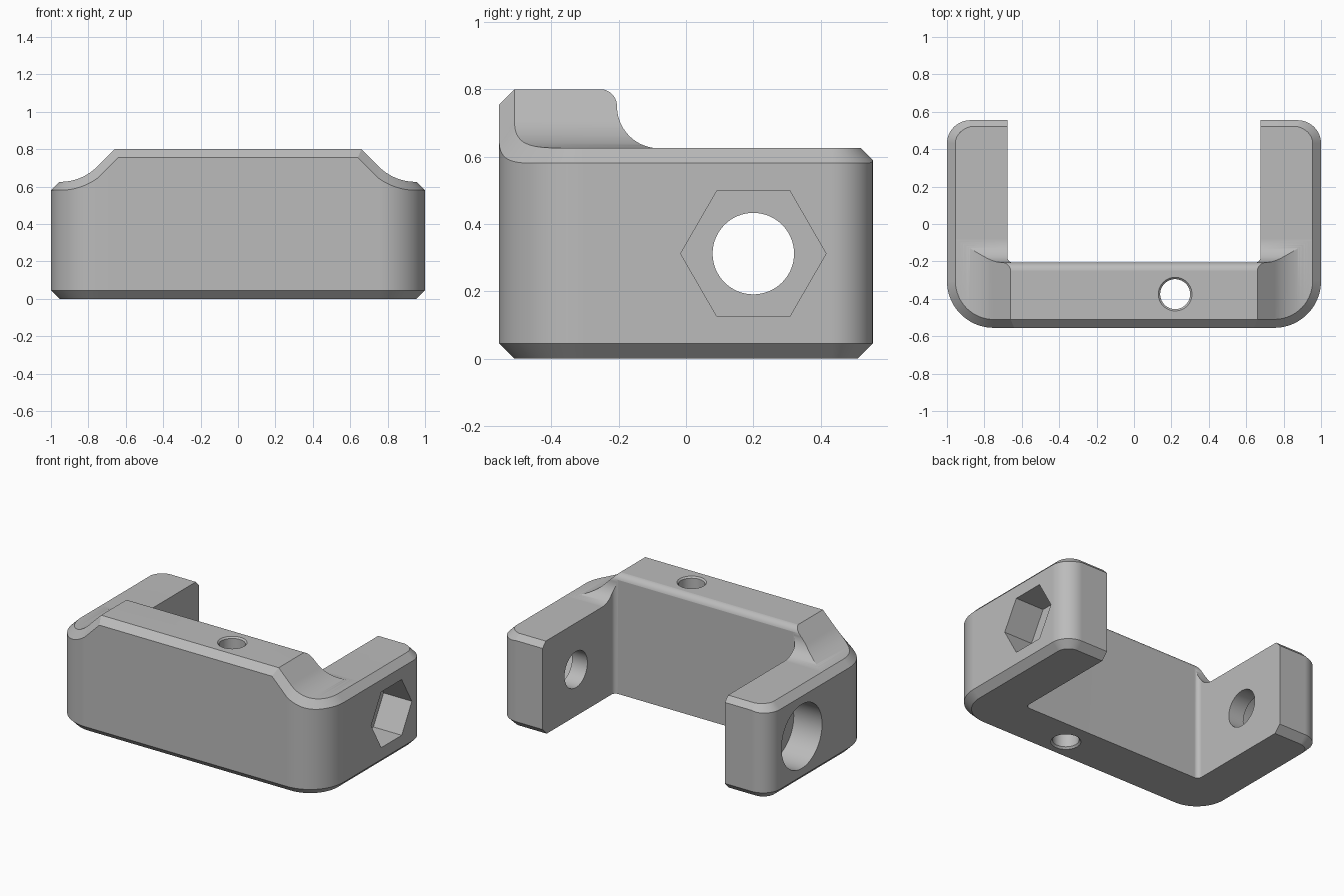
import bpy, bmesh, math
from mathutils import Vector

if "Cube" in bpy.data.objects:
    bpy.data.objects.remove(bpy.data.objects["Cube"])

HALF_X, HALF_Y = 1.0, 0.555      # footprint half sizes
CH = 0.045                       # outer chamfer
ARM_Z, BAR_Z = 0.6255, 0.8       # top heights of arms and front bar
HOLE_Y, HOLE_Z = 0.2, 0.312      # cross bolt axis
ARC = Vector((0.95, ARM_Z + 0.28))
ARC_R = 0.28

grey = bpy.data.materials.new("light grey")
grey.use_nodes = True
grey.diffuse_color = (0.5, 0.5, 0.5, 1)
grey.node_tree.nodes["Principled BSDF"].inputs["Base Color"].default_value = (0.5, 0.5, 0.5, 1)


def arc(cx, cy, r, a0, a1, n):
    return [(cx + r * math.cos(math.radians(a0 + (a1 - a0) * i / n)),
             cy + r * math.sin(math.radians(a0 + (a1 - a0) * i / n))) for i in range(n + 1)]


def loft(name, rings):
    """Closed solid through rings of equal length."""
    bm = bmesh.new()
    loops = [[bm.verts.new(p) for p in ring] for ring in rings]
    n = len(loops[0])
    for a, b in zip(loops, loops[1:]):
        for i in range(n):
            j = (i + 1) % n
            bm.faces.new((a[i], a[j], b[j], b[i]))
    bm.faces.new(loops[0][::-1])
    bm.faces.new(loops[-1])
    bmesh.ops.recalc_face_normals(bm, faces=bm.faces)
    mesh = bpy.data.meshes.new(name)
    bm.to_mesh(mesh)
    bm.free()
    ob = bpy.data.objects.new(name, mesh)
    bpy.context.collection.objects.link(ob)
    mesh.materials.append(grey)
    return ob


def circle(r, n=64):
    return [(r * math.cos(2 * math.pi * i / n), r * math.sin(2 * math.pi * i / n)) for i in range(n)]


def combine(body, tool, operation):
    tool.hide_render = True
    mod = body.modifiers.new("cut", 'BOOLEAN')
    mod.operation, mod.solver, mod.object = operation, 'EXACT', tool
    bpy.context.view_layer.objects.active = body
    bpy.ops.object.modifier_apply(modifier=mod.name)
    bpy.data.objects.remove(tool)


def top_height(x):
    """Height and slope of the top, from bar down to arms."""
    x = abs(x)
    sx = ARC.x - ARC_R * math.sqrt(0.5)
    start = sx - (BAR_Z - (ARC.y - ARC_R * math.sqrt(0.5)))
    if x <= start + 1e-4:
        return BAR_Z, 0.0
    if x <= sx:
        return BAR_Z - (x - start), 1.0
    if x < ARC.x:
        dz = math.sqrt(ARC_R ** 2 - (ARC.x - x) ** 2)
        return ARC.y - dz, (ARC.x - x) / dz
    return ARM_Z, 0.0


# Footprint outline, larger radius at the front corners
def outline(inset):
    w, d = HALF_X - inset, HALF_Y - inset
    rf, rb = 0.25 - inset, 0.125 - inset
    brk = ARC.x - ARC_R * math.sqrt(0.5) - BAR_Z + ARC.y - ARC_R * math.sqrt(0.5)
    brk += 0.414 * (inset - CH)
    pts = [(-brk, -d), (brk, -d)]
    pts += arc(w - rf, -d + rf, rf, -90, 0, 24)
    pts += arc(w - rb, d - rb, rb, 0, 90, 12)
    pts += arc(-w + rb, d - rb, rb, 90, 180, 12)
    pts += arc(-w + rf, -d + rf, rf, 180, 270, 24)
    return pts


# Body with chamfers at the bottom and along the top contour
outer, inner = outline(0), outline(CH)
edge, lip = [], []
for (x, y), (u, v) in zip(outer, inner):
    h, slope = top_height(x)
    edge.append(Vector((x, y, h - CH * math.sqrt(1 + slope ** 2))))
    lip.append(Vector((u, v, top_height(u)[0])))
over = [b + 0.2 * (b - a) for a, b in zip(edge, lip)]
body = loft("bracket_body", [
    [(x, y, 0) for x, y in inner],
    [(x, y, CH) for x, y in outer],
    edge, over,
    [(p.x, p.y, 1.0) for p in over]])

# Side to side top profile: raised bar sweeping down to the arms
half = [(ARC.x - ARC_R * math.sqrt(0.5) - BAR_Z + ARC.y - ARC_R * math.sqrt(0.5), BAR_Z)]
half += arc(ARC.x, ARC.y, ARC_R, 225, 270, 20) + [(1.2, ARM_Z), (1.2, -0.3)]
profile = half + [(-x, z) for x, z in reversed(half)]
combine(body, loft("bar_profile", [[(x, y, z) for x, z in profile] for y in (-1, 1)]), 'INTERSECT')

# Front to back top profile: rounded edge, then a hollow fillet onto the arms
profile = [(-1, -0.3), (-1, 1.2), (-0.255, 1.2)]
profile += arc(-0.255, 0.7505, 0.05, 90, 0, 10)
profile += arc(-0.08, 0.75, 0.125, 180, 270, 20) + [(1, 0.625), (1, -0.3)]
combine(body, loft("arm_profile", [[(x, y, z) for y, z in profile] for x in (-1.3, 1.3)]), 'INTERSECT')

# Gap between the arms
gap = arc(-0.647, -0.177, 0.03, 180, 270, 8) + arc(0.647, -0.177, 0.03, 270, 360, 8)
gap += [(0.677, 1), (-0.677, 1)]
combine(body, loft("arm_gap", [[(x, y, z) for x, y in gap] for z in (-0.5, 1.5)]), 'DIFFERENCE')


# Cross bolt hole, hexagonal nut pocket on the left, round head pocket on the right
def bore(name, shape, x0, x1):
    combine(body, loft(name, [[(x, HOLE_Y + a, HOLE_Z + b) for a, b in shape] for x in (x0, x1)]),
            'DIFFERENCE')


bore("bolt_hole", circle(0.121), -1.2, 1.2)
bore("nut_pocket", circle(0.216, 6), 0.79, 1.2)
bore("head_pocket", circle(0.215), -1.2, -0.79)

# Vertical screw hole with slightly opened ends
steps = [(0.1, -0.01), (0.08, 0.012), (0.08, 0.79), (0.1, 0.81)]
combine(body, loft("screw_hole", [[(0.22 + a, -0.375 + b, z) for a, b in circle(r)]
                                  for r, z in steps]), 'DIFFERENCE')

# Smooth curved faces, crisp edges
bpy.ops.object.select_all(action='DESELECT')
body.select_set(True)
bpy.context.view_layer.objects.active = body
bpy.ops.object.shade_smooth_by_angle(angle=math.radians(25))
weighted = body.modifiers.new("weighted_normals", 'WEIGHTED_NORMAL')
weighted.keep_sharp = True
